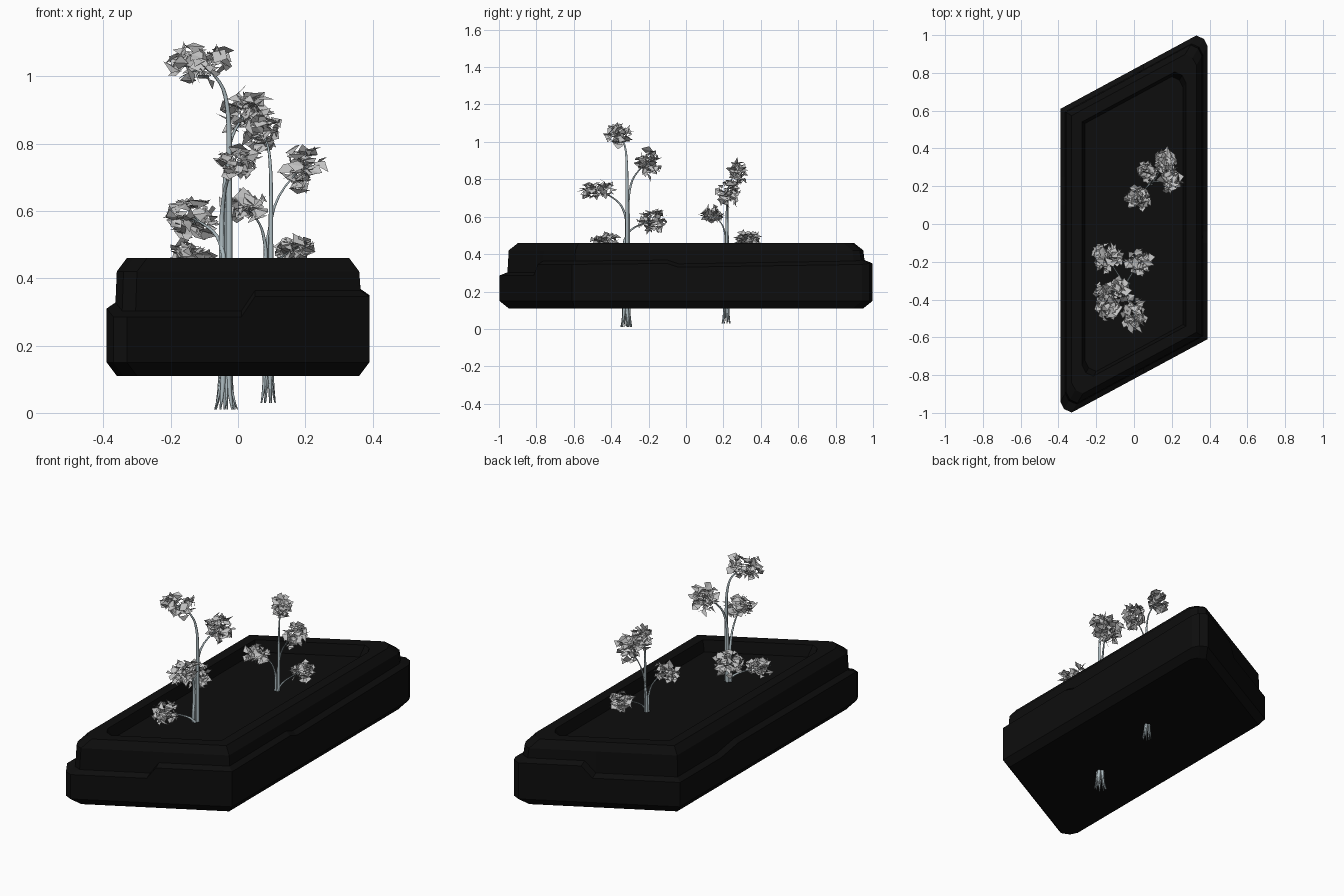
import bpy, bmesh, math, random
from mathutils import Vector, Matrix

if "Cube" in bpy.data.objects:
    bpy.data.objects.remove(bpy.data.objects["Cube"])

random.seed(7)


def material(name, rgb):
    m = bpy.data.materials.new(name)
    m.diffuse_color = (*rgb, 1)
    m.use_nodes = True
    m.node_tree.nodes["Principled BSDF"].inputs["Base Color"].default_value = m.diffuse_color
    return m


BLACK = material("planter black", (0.004, 0.004, 0.004))
BARK = material("blue grey bark", (0.42, 0.50, 0.53))
LEAF = material("pale grey leaf", (0.55, 0.55, 0.55))


def add_mesh(name, bm, mat):
    me = bpy.data.meshes.new(name)
    bm.to_mesh(me)
    bm.free()
    me.materials.append(mat)
    ob = bpy.data.objects.new(name, me)
    bpy.context.collection.objects.link(ob)
    return ob


# Planter: a slanted slab lofted from inset rings, with a stepped ledge
SHEAR = 0.54


def ring(inset):
    """Slanted outline with clipped acute corners."""
    x, v = 0.39 - inset, 0.82 - 1.136 * inset
    k = SHEAR * x
    pts = [(-x + .06, -v), (.01, -v), (.05, -v), (x, -v),
           (x, -.10 - k), (x, -.04 - k), (x, v - .09), (x - .02, v - .04),
           (x - .06, v), (.05, v), (0, v), (-x, v),
           (-x, .25 + k), (-x, .10 + k), (-x, -v + .09), (-x + .02, -v + .04)]
    return [(px, pv + SHEAR * px) for px, pv in pts]


LEDGE = [.285, .285, .345, .345, .35, .33, .345, .35,
         .35, .35, .285, .285, .285, .31, .31, .285]
# (inset, height, follows the ledge)
LEVELS = [(.03, .11, False), (0, .15, False), (0, 0, True), (.026, .018, True),
          (.03, .42, False), (.06, .46, False), (.115, .46, False), (.13, .40, False)]

bm = bmesh.new()
rings = []
for inset, z, on_ledge in LEVELS:
    rings.append([bm.verts.new((x, y, z + (LEDGE[i] if on_ledge else 0)))
                  for i, (x, y) in enumerate(ring(inset))])
for lo, hi in zip(rings, rings[1:]):
    n = len(lo)
    for i in range(n):
        j = (i + 1) % n
        bm.faces.new((lo[i], lo[j], hi[j], hi[i]))
bm.faces.new(rings[0][::-1])
bm.faces.new(rings[-1])
add_mesh("planter", bm, BLACK)


def strands(name, paths):
    """Tapered tubes; each path is a list of (point, radius)."""
    cu = bpy.data.curves.new(name, 'CURVE')
    cu.dimensions = '3D'
    cu.bevel_depth = 1.0
    cu.bevel_resolution = 1
    cu.resolution_u = 4
    cu.use_fill_caps = True
    for path in paths:
        sp = cu.splines.new('NURBS')
        sp.points.add(len(path) - 1)
        for p, (co, r) in zip(sp.points, path):
            p.co = (*co, 1)
            p.radius = r
        sp.order_u = 3
        sp.use_endpoint_u = True
    cu.materials.append(BARK)
    ob = bpy.data.objects.new(name, cu)
    bpy.context.collection.objects.link(ob)


def leaf_cluster(bm, centre, size, count):
    """Randomly turned folded kite leaves inside an ellipsoid."""
    for _ in range(count):
        d = Vector([random.gauss(0, 1) for _ in range(3)]).normalized()
        d *= random.uniform(0.1, 1) ** 0.5 * 0.78
        pos = Vector(centre) + Vector([d[i] * size[i] for i in range(3)])
        rot = Matrix.Rotation(random.uniform(0, 6.28), 3, 'Z') \
            @ Matrix.Rotation(random.gauss(0, 0.7), 3, 'X') \
            @ Matrix.Rotation(random.gauss(0, 0.5), 3, 'Y')
        ln, w = random.uniform(.03, .07), random.uniform(.015, .03)
        fold = random.uniform(-.015, .015)
        a, b, c, e = [bm.verts.new(pos + rot @ Vector(p)) for p in
                      ((-ln / 2, 0, 0), (0, -w, fold), (ln / 2, 0, 0), (0, w, fold))]
        bm.faces.new((a, b, c))
        if random.random() < 0.7:
            bm.faces.new((a, c, e))


def tree(label, base, thick, clusters):
    """A bundle of stems: each rises from a root and arches to its own leaf cluster."""
    bx, by, bz = base
    paths = []
    n = len(clusters)
    bm = bmesh.new()
    for i, (centre, size, split, count) in enumerate(clusters):
        a = i * 2 * math.pi / n + 0.4
        off = Vector((math.cos(a), math.sin(a), 0))
        foot = Vector((bx, by, 0))
        c = Vector(centre)
        stem = foot + off * thick
        flat = Vector((c.x, c.y, 0))
        path = [(foot + off * thick * 2.6 + Vector((0, 0, bz)), thick * .25),
                (foot + off * thick * 1.5 + Vector((0, 0, bz + .05)), thick * .65),
                (stem + Vector((0, 0, bz + .13)), thick * .9),
                (stem + Vector((0, 0, split * .7 + .1)), thick * .8),
                (stem + Vector((0, 0, split)), thick * .6),
                (stem.lerp(flat, .3) + Vector((0, 0, split + (c.z - split) * .7)), thick * .4),
                (c, thick * .2)]
        paths.append(path)
        # twigs inside the leaves
        for _ in range(4):
            t = c + Vector([random.uniform(-.6, .6) * s for s in size])
            paths.append([(path[-2][0].lerp(c, .6), thick * .2), (c.lerp(t, .5), thick * .15),
                          (t, thick * .08)])
        leaf_cluster(bm, centre, size, count)
    # short splayed roots
    for i in range(9):
        a = i * 2 * math.pi / 9
        d = Vector((math.cos(a), math.sin(a), 0))
        o = Vector((bx, by, bz))
        paths.append([(o + d * thick * random.uniform(2.4, 3.1), thick * .15),
                      (o + d * thick * 1.6 + Vector((0, 0, .04)), thick * .4),
                      (o + d * thick * .9 + Vector((0, 0, .12)), thick * .5)])
    strands(label + "_trunk", paths)
    add_mesh(label + "_leaves", bm, LEAF)


# Clusters: centre, half size, height where the stem leaves the trunk, leaf count
tree("tall_tree", (-.037, -.32, .01), .0115, [
    ((-.115, -.355, 1.04), (.115, .085, .085), .90, 75),
    ((.025, -.20, .89), (.085, .075, .105), .72, 75),
    ((0, -.48, .745), (.075, .13, .065), .60, 65),
    ((-.14, -.18, .58), (.10, .10, .08), .48, 70),
    ((-.15, -.43, .46), (.09, .10, .055), .40, 65)])

tree("short_tree", (.09, .215, .03), .0085, [
    ((.07, .28, .84), (.06, .06, .075), .72, 55),
    ((.195, .225, .73), (.07, .075, .09), .52, 60),
    ((.02, .14, .61), (.09, .08, .05), .50, 55),
    ((.165, .33, .485), (.07, .09, .055), .40, 60)])
